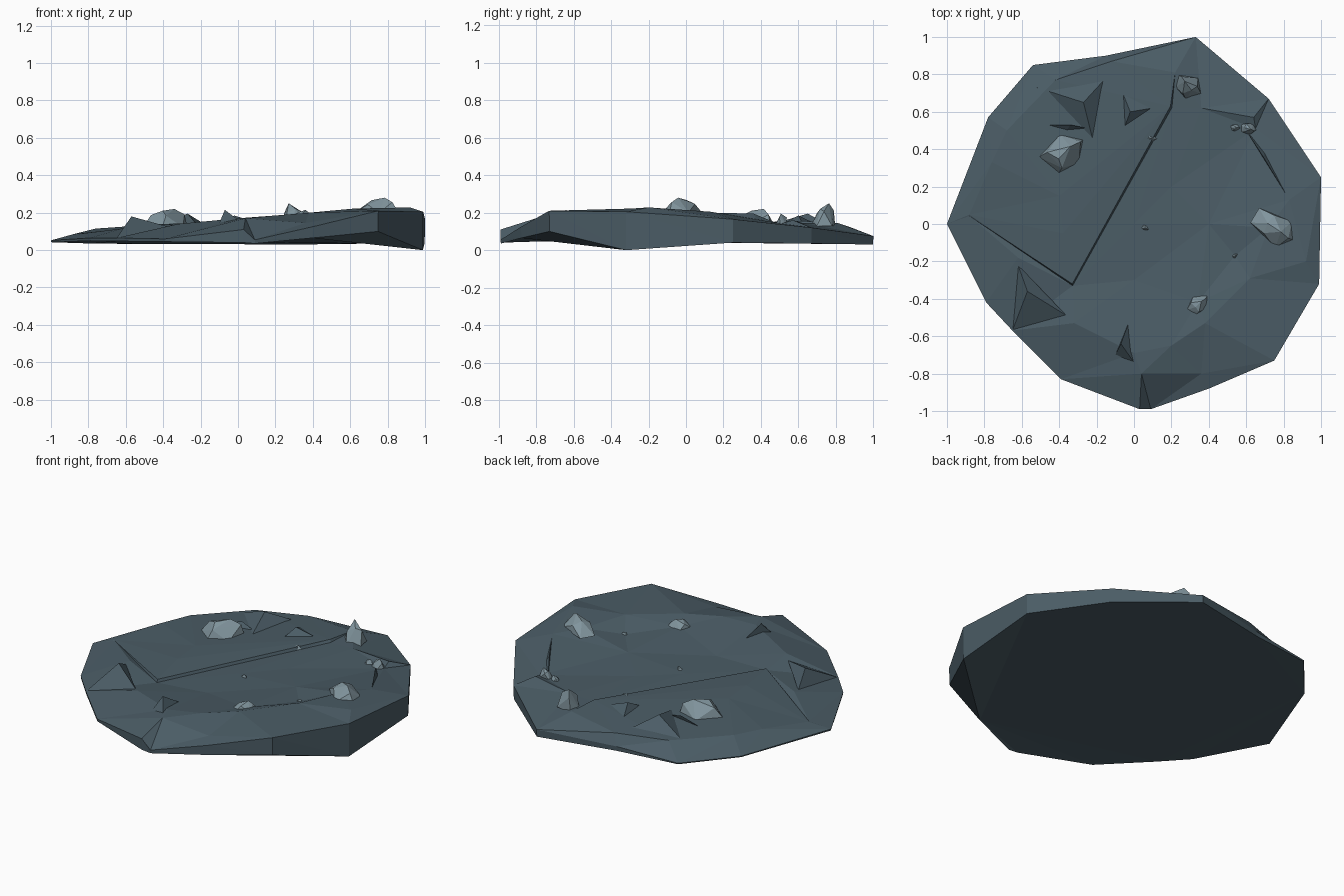
import bpy, bmesh, math, random
from mathutils import Vector
from mathutils.geometry import delaunay_2d_cdt

if "Cube" in bpy.data.objects:
    bpy.data.objects.remove(bpy.data.objects["Cube"])

random.seed(4)


def material(name, rgb):
    m = bpy.data.materials.new(name)
    m.diffuse_color = (*rgb, 1)
    m.use_nodes = True
    m.node_tree.nodes["Principled BSDF"].inputs["Base Color"].default_value = m.diffuse_color
    return m


SLATE = material("slate", (0.07, 0.108, 0.132))
PALE = material("pale_stone", (0.22, 0.30, 0.34))


def finish(bm, name, mat):
    bmesh.ops.recalc_face_normals(bm, faces=bm.faces)
    me = bpy.data.meshes.new(name)
    bm.to_mesh(me)
    bm.free()
    me.materials.append(mat)
    ob = bpy.data.objects.new(name, me)
    bpy.context.collection.objects.link(ob)
    return ob


# Rim of the slab: x, y, top height, bottom height (counter-clockwise)
RIM = [(-1, 0, .052, .042), (-.79, -.42, .065, .05), (-.65, -.57, .065, .048),
       (-.39, -.83, .06, .045), (.03, -.99, .11, .04), (.09, -.99, .055, .035),
       (.40, -.88, .125, .065), (.75, -.73, .21, .10), (.99, -.32, .205, 0),
       (1.0, .25, .165, .04), (.72, .67, .12, .035), (.33, 1.0, .075, .03),
       (-.15, .90, .06, .032), (-.54, .85, .04, .033), (-.78, .57, .042, .035)]

# Stepped crack: upper lip and lower lip run side by side
LIP = [(-.88, .05, .085), (-.33, -.32, .128), (.195, .63, .155)]
FLOOR = [(-.88, .043, .083), (-.328, -.33, .112), (.203, .622, .14)]

# Broken ground inside the rim
GROUND = [(-.76, .33, .115), (-.68, .50, .12), (-.38, -.05, .14), (-.40, .15, .14),
          (-.12, .87, .125), (.22, .81, .145), (-.32, -.53, .14), (0, 0, .13),
          (.20, .20, .137), (.40, 0, .155), (.54, -.17, .165), (.38, -.53, .20),
          (.62, -.29, .222), (.34, -.42, .172), (.20, -.65, .185), (.04, -.80, .17),
          (.36, -.80, .145), (0, -.69, .17), (.36, .62, .145), (.65, .51, .142),
          (.64, .57, .16), (.83, .13, .205), (.92, -.20, .228), (.72, -.02, .212),
          (0, -.30, .125), (-.62, -.18, .115), (-.42, .77, .12), (.10, .44, .13)]

# Raised shards: three foot points and a peak
SHARDS = [((-.62, -.22), (-.65, -.57), (-.36, -.49), (-.57, -.36, .18)),
          ((-.03, -.53), (-.10, -.70), (0, -.74), (-.07, -.64, .215)),
          ((-.52, .73), (-.22, .45), (-.16, .77), (-.27, .65, .195)),
          ((-.06, .70), (-.05, .52), (.10, .62), (-.02, .60, .185)),
          ((-.47, .53), (-.36, .50), (-.24, .51), (-.34, .53, .16)),
          ((.60, .50), (.83, .13), (.70, .38), (.69, .36, .195))]


def build_slab():
    pts = [Vector(p[:3]) for p in RIM]
    n = len(pts)
    edges = [(i, (i + 1) % n) for i in range(n)]
    for chain in (LIP, FLOOR):
        s = len(pts)
        pts += [Vector(p) for p in chain]
        edges += [(s, s + 1), (s + 1, s + 2)]
    pts += [Vector(p) for p in GROUND]
    co, _, faces, orig, _, _ = delaunay_2d_cdt([p.xy for p in pts], edges, [], 1, 1e-5)
    bm = bmesh.new()
    where = {}
    for i, c in enumerate(co):
        z = pts[orig[i][0]].z if orig[i] else .15
        v = bm.verts.new((c.x, c.y, z))
        for o in orig[i]:
            where[o] = v
    for f in faces:
        bm.faces.new([bm.verts[:][i] for i in f])
    # side walls and underside
    low = [bm.verts.new((p[0] * .998, p[1] * .998, p[3])) for p in RIM]
    for i in range(n):
        j = (i + 1) % n
        bm.faces.new((where[i], low[i], low[j]))
        bm.faces.new((where[i], low[j], where[j]))
    base = bm.faces.new(low[::-1])
    bmesh.ops.triangulate(bm, faces=[base])
    return finish(bm, "rocky_slab", SLATE)


slab = build_slab()
bpy.context.view_layer.update()


def ground(x, y):
    hit, loc, _, _ = slab.ray_cast(Vector((x, y, 1)), Vector((0, 0, -1)))
    return loc.z if hit else .1


# Shards rising from the slab
for k, (*feet, peak) in enumerate(SHARDS):
    bm = bmesh.new()
    f = [bm.verts.new((x, y, ground(x * .99, y * .99) - .004)) for x, y in feet]
    top = bm.verts.new(peak)
    for i in range(3):
        bm.faces.new((f[i], f[(i + 1) % 3], top))
    bm.faces.new(f[::-1])
    finish(bm, f"shard_{k + 1}", SLATE)


def stone(name, x, y, rx, ry, top, turn=0):
    """Faceted loose stone: a rough pentagon with a smaller crown, hulled."""
    bm = bmesh.new()
    z0 = ground(x, y) - .012
    a = math.radians(turn)
    for count, scale, h in ((5, 1.05, 0), (3, .75, .7), (2, .35, 1)):
        for i in range(count):
            t = math.tau * i / count + random.uniform(-.25, .25)
            r = scale * random.uniform(.88, 1.08)
            u, v = rx * r * math.cos(t), ry * r * math.sin(t)
            hh = h * random.uniform(.75, 1) if i else h
            bm.verts.new((x + u * math.cos(a) - v * math.sin(a),
                          y + u * math.sin(a) + v * math.cos(a),
                          z0 + (top - z0) * hh))
    res = bmesh.ops.convex_hull(bm, input=bm.verts)
    junk = {g for g in res["geom_interior"] if isinstance(g, bmesh.types.BMVert)}
    bmesh.ops.delete(bm, geom=list(junk), context='VERTS')
    finish(bm, name, PALE)


# Loose stones: large, medium, then pebbles
STONES = [(-.375, .38, .135, .10, .22, 40), (.75, -.02, .125, .09, .28, -35),
          (.29, .74, .08, .07, .25, 120), (.345, -.43, .07, .05, .215, 50),
          (.61, .51, .05, .035, .195, -10), (.54, .515, .03, .02, .17, 0),
          (.09, .46, .03, .016, .155, -15), (.06, -.02, .025, .017, .15, -30),
          (.54, -.17, .02, .014, .18, 40)]
for k, s in enumerate(STONES):
    stone(f"loose_stone_{k + 1}", *s)
